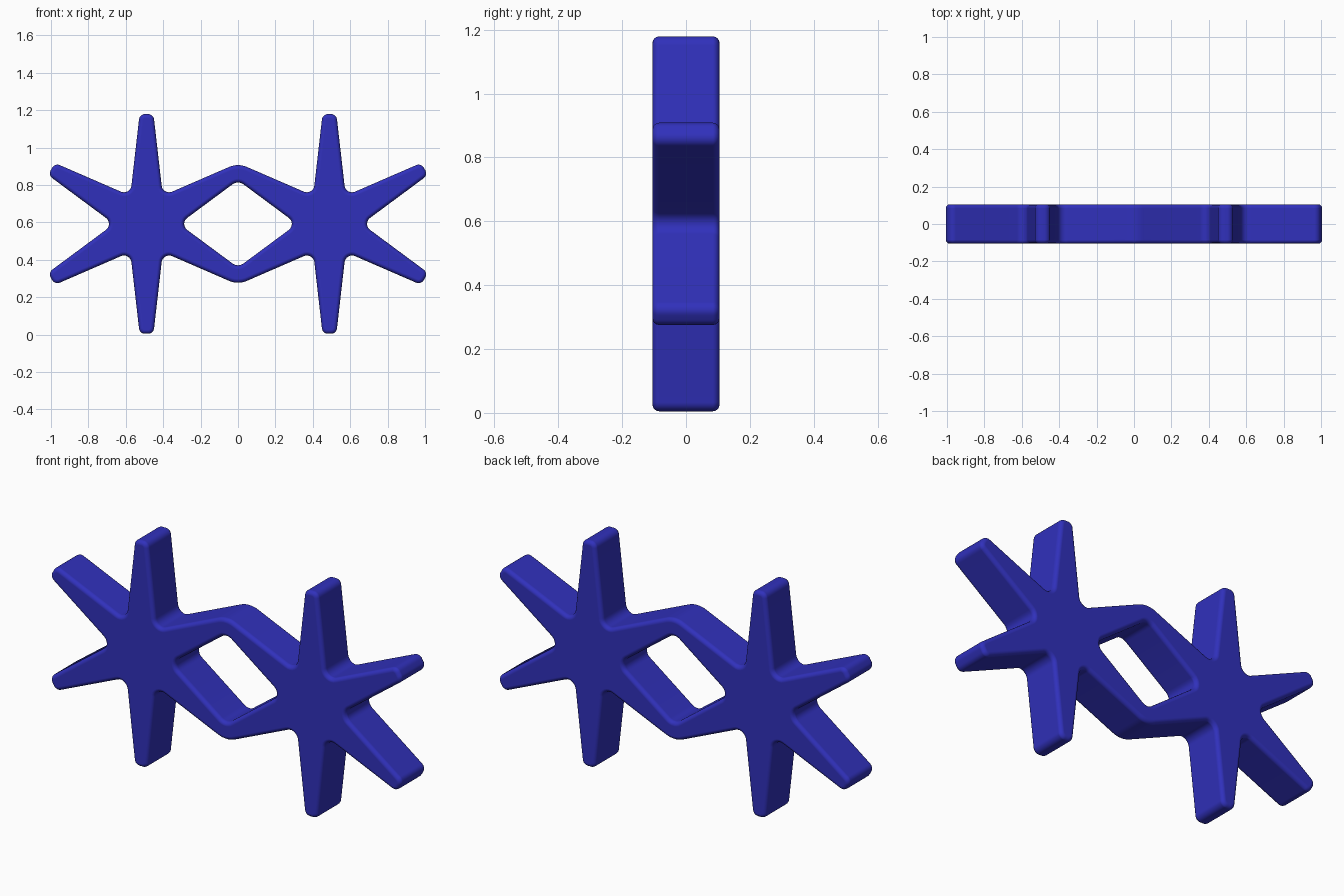
import bpy, bmesh
from math import radians, cos, sin, tan
from mathutils import Vector

if "Cube" in bpy.data.objects:
    bpy.data.objects.remove(bpy.data.objects["Cube"])

CX, CZ = 0.489, 0.592        # centre of the right-hand star
VALLEY = 0.174               # radius of the inner corners
TIP, TIP_W = 0.587, 0.037    # arm length and half width at the end
HALF_DEPTH = 0.105
C = Vector((CX, CZ))


def valley(deg):
    a = radians(deg)
    return (C + VALLEY * Vector((cos(a), sin(a))), 0.04)


def tip(deg, side):
    a = radians(deg)
    d, n = Vector((cos(a), sin(a))), Vector((-sin(a), cos(a)))
    return (C + d * TIP + n * TIP_W * side, 0.032)


def meet(v, t, radius):
    """Where an arm edge reaches the centre plane x = 0."""
    p, q = v[0], t[0]
    return (Vector((0, p.y + (q.y - p.y) * p.x / (p.x - q.x))), radius)


def flip(c):
    return (Vector((-c[0].x, c[0].y)), c[1])


def rounded(chain, steps=8):
    """Round every interior corner of a chain, keeping the x >= 0 side."""
    out = []
    for (a, _), (b, r), (c, _) in zip(chain, chain[1:], chain[2:]):
        u, w = (a - b).normalized(), (c - b).normalized()
        half = u.angle(w) / 2
        cen = b + (u + w).normalized() * (r / sin(half))
        s = b + u * (r / tan(half)) - cen
        e = b + w * (r / tan(half)) - cen
        for i in range(steps + 1):
            p = s.lerp(e, i / steps) if i not in (0, steps) else (s if i == 0 else e)
            # spread points evenly round the arc
            total = s.angle_signed(e)
            f = -total * i / steps
            p = cen + Vector((s.x * cos(f) - s.y * sin(f), s.x * sin(f) + s.y * cos(f)))
            if p.x > -1e-5:
                out.append(Vector((max(p.x, 0), p.y)))
    return out


# Outer edge of the right half, clockwise from the top of the join
outer = [meet(valley(120), tip(150, -1), 0.12), valley(120)]
for deg in (90, 30, -30, -90):
    outer += [tip(deg, 1), tip(deg, -1), valley(deg - 30)]
outer.append(meet(valley(-120), tip(-150, 1), 0.12))
outer = [flip(outer[1])] + outer + [flip(outer[-2])]

# Edge of the diamond opening, from bottom to top
v = valley(180)
opening = [flip(v), meet(v, tip(-150, -1), 0.05), v, meet(v, tip(150, 1), 0.05), flip(v)]
profile = rounded(outer) + rounded(opening)

# Solid half, left open on the centre plane
bm = bmesh.new()
face = bm.faces.new([bm.verts.new((p.x, -HALF_DEPTH, p.y)) for p in profile])
ext = bmesh.ops.extrude_face_region(bm, geom=[face], use_keep_orig=True)
for g in ext["geom"]:
    if isinstance(g, bmesh.types.BMVert):
        g.co.y = HALF_DEPTH
seam = [f for f in bm.faces if all(abs(q.co.x) < 1e-4 for q in f.verts)]
bmesh.ops.delete(bm, geom=seam, context='FACES_ONLY')
bmesh.ops.recalc_face_normals(bm, faces=bm.faces[:])
front = min(bm.faces, key=lambda f: f.calc_center_median().y)
if front.normal.y > 0:
    bmesh.ops.reverse_faces(bm, faces=bm.faces[:])
for f in bm.faces:
    f.smooth = True
mesh = bpy.data.meshes.new("double_star")
bm.to_mesh(mesh)
bm.free()
star = bpy.data.objects.new("double_star", mesh)
bpy.context.collection.objects.link(star)

# Second star by mirroring, then soft rims
mirror = star.modifiers.new("mirror", 'MIRROR')
mirror.merge_threshold = 0.0005
bevel = star.modifiers.new("rim", 'BEVEL')
bevel.width = 0.021
bevel.segments = 4
bevel.limit_method = 'ANGLE'
bevel.angle_limit = radians(60)
bevel.use_clamp_overlap = False
bevel.harden_normals = True

blue = bpy.data.materials.new("blue")
blue.diffuse_color = (0.03, 0.03, 0.5, 1)
blue.use_nodes = True
blue.node_tree.nodes["Principled BSDF"].inputs["Base Color"].default_value = blue.diffuse_color
mesh.materials.append(blue)
